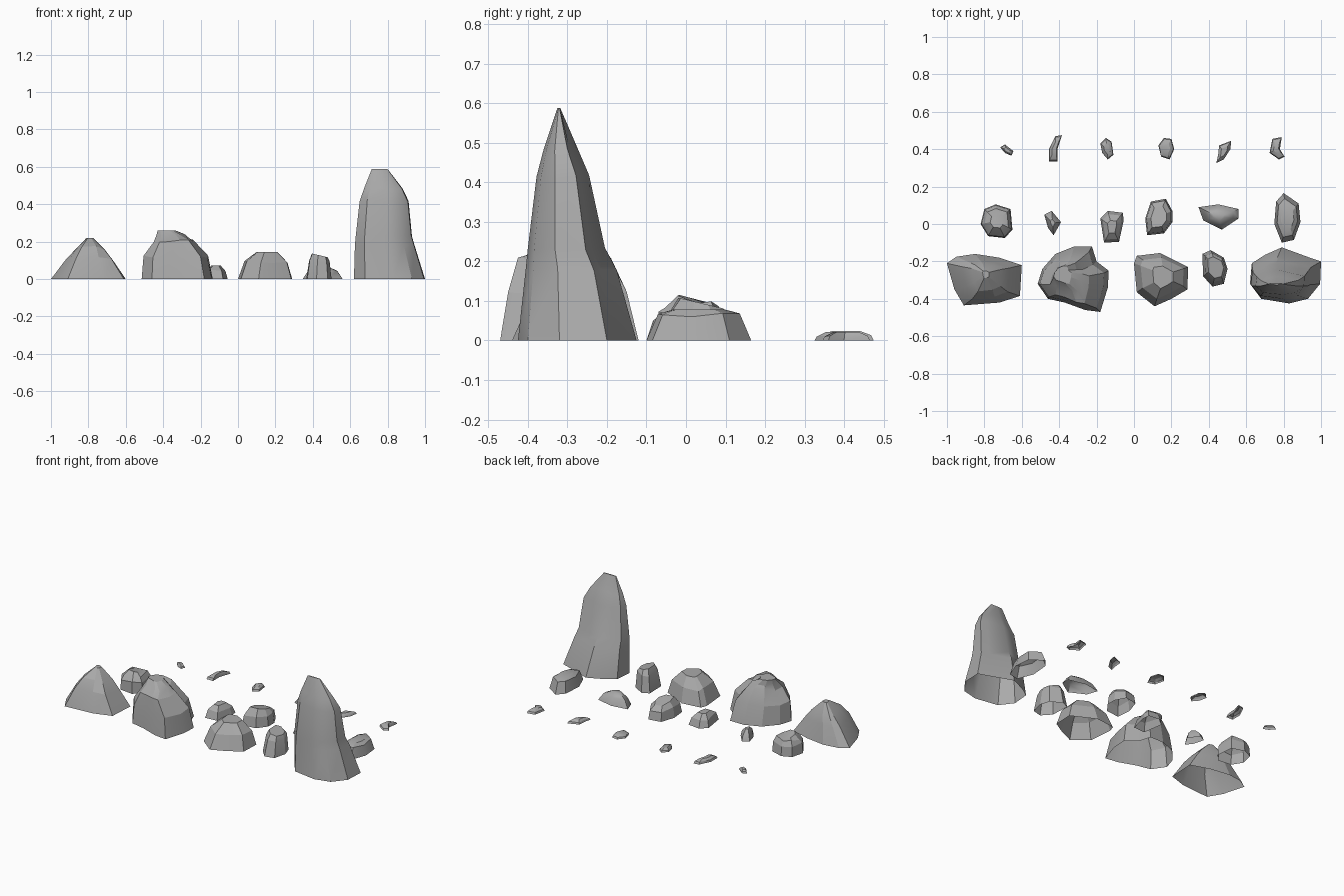
import bpy, bmesh, random

if "Cube" in bpy.data.objects:
    bpy.data.objects.remove(bpy.data.objects["Cube"])

random.seed(4)
stone = bpy.data.materials.new("dark_stone")
stone.diffuse_color = (0.4, 0.4, 0.4, 1)
stone.use_nodes = True
stone.node_tree.nodes["Principled BSDF"].inputs["Base Color"].default_value = stone.diffuse_color


def rock(name, outline, levels, jitter=0.08, tilt=(0, 0), smooth=0.3):
    """Open-bottomed faceted rock: the ground outline is refitted to a box
    (z, xmin, xmax, ymin, ymax) at every level and the top is capped."""
    xs, ys = [p[0] for p in outline], [p[1] for p in outline]
    x0, x1, y0, y1 = min(xs), max(xs), min(ys), max(ys)
    bm = bmesh.new()
    rings = [[bm.verts.new((x, y, 0)) for x, y in outline]]
    for i, (z, a, b, c, d) in enumerate(levels):
        top = i == len(levels) - 1
        ring = []
        for x, y in outline:
            u, v = (x - x0) / (x1 - x0), (y - y0) / (y1 - y0)
            # the top slopes by tilt, lower levels get slightly uneven corners
            k = 1 - tilt[0] * u - tilt[1] * v if top else 1 + random.uniform(-jitter, jitter)
            ring.append(bm.verts.new((a + (b - a) * u, c + (d - c) * v, z * k)))
        rings.append(ring)
    n = len(outline)
    for lo, hi in zip(rings, rings[1:]):
        for i in range(n):
            j = (i + 1) % n
            bm.faces.new((lo[j], lo[i], hi[i], hi[j]))
    bm.faces.new(rings[-1][::-1])
    # outlines run clockwise, so flip to face outwards if needed
    bm.normal_update()
    bm.faces.ensure_lookup_table()
    if bm.faces[-1].normal.z < 0:
        for f in bm.faces:
            f.normal_flip()
    bmesh.ops.recalc_face_normals(bm, faces=bm.faces)
    bm.faces.ensure_lookup_table()
    if bm.faces[-1].normal.z < 0:
        bmesh.ops.reverse_faces(bm, faces=bm.faces)
    me = bpy.data.meshes.new(name)
    bm.to_mesh(me)
    bm.free()
    me.materials.append(stone)
    ob = bpy.data.objects.new(name, me)
    bpy.context.collection.objects.link(ob)
    bpy.ops.object.select_all(action='DESELECT')
    ob.select_set(True)
    bpy.context.view_layer.objects.active = ob
    bpy.ops.object.shade_smooth_by_angle(angle=smooth)


def small_rock(name, height, outline, profile=((0.6, 0.87), (1.0, 0.5)), **opts):
    """Smaller stone: levels shrink evenly about the middle of the outline."""
    xs, ys = [p[0] for p in outline], [p[1] for p in outline]
    cx, cy = (min(xs) + max(xs)) / 2, (min(ys) + max(ys)) / 2
    w, d = (max(xs) - min(xs)) / 2, (max(ys) - min(ys)) / 2
    rock(name, outline, [(height * z, cx - w * s, cx + w * s, cy - d * s, cy + d * s)
                         for z, s in profile], 0.12, **opts)


# Front row: large boulders
rock("pointed_boulder",
     [(-1, -.21), (-.95, -.175), (-.85, -.16), (-.72, -.18), (-.6, -.22),
      (-.61, -.385), (-.72, -.42), (-.91, -.435), (-.96, -.35)],
     [(.11, -.92, -.67, -.40, -.19), (.165, -.87, -.71, -.36, -.21),
      (.22, -.81, -.775, -.29, -.25)])
rock("stepped_boulder",
     [(-.515, -.32), (-.49, -.24), (-.42, -.16), (-.32, -.12), (-.225, -.12),
      (-.2, -.2), (-.135, -.25), (-.14, -.34), (-.18, -.47), (-.26, -.46),
      (-.37, -.42), (-.46, -.40)],
     [(.12, -.505, -.16, -.45, -.15), (.2, -.45, -.24, -.425, -.19),
      (.235, -.435, -.28, -.36, -.21), (.26, -.43, -.335, -.32, -.225)], 0.06)
rock("domed_boulder",
     [(0, -.21), (.015, -.17), (.14, -.155), (.29, -.23), (.285, -.35),
      (.2, -.4), (.11, -.44), (.015, -.365)],
     [(.09, .035, .265, -.40, -.18), (.145, .1, .21, -.345, -.225)])
rock("upright_stone",
     [(.365, -.16), (.41, -.14), (.48, -.18), (.5, -.24), (.48, -.32),
      (.42, -.335), (.37, -.28)],
     [(.1, .38, .49, -.31, -.155), (.137, .395, .48, -.29, -.175)], tilt=(.15, 0))

# Tall standing stone with a thin ridge on top
rock("standing_stone",
     [(.62, -.32), (.63, -.21), (.7, -.165), (.79, -.125), (.94, -.18), (1, -.2),
      (.995, -.32), (.93, -.4), (.83, -.425), (.68, -.4)],
     [(.18, .625, .945, -.405, -.175), (.23, .63, .93, -.40, -.205),
      (.42, .65, .912, -.378, -.245), (.49, .675, .88, -.36, -.28),
      (.588, .715, .80, -.325, -.318)], 0.02, smooth=.6)

# Middle row: medium stones
small_rock("round_stone", .118,
           [(-.8, .08), (-.74, .105), (-.66, .08), (-.65, -.03), (-.69, -.075),
            (-.78, -.065), (-.82, 0)], ((.55, .94), (.75, .75), (1, .4)), tilt=(.05, .2))
small_rock("sliver_stone", .06,
           [(-.48, .05), (-.44, .07), (-.39, .01), (-.43, -.06), (-.46, -.02)],
           ((.55, .8), (1, .3)), smooth=.7)
small_rock("block_stone", .072,
           [(-.18, .03), (-.14, .07), (-.06, .06), (-.055, .02), (-.08, -.095),
            (-.16, -.1)], ((.65, .8), (1, .4)))
small_rock("cut_stone", .108,
           [(.09, .12), (.17, .135), (.205, .07), (.205, .01), (.16, -.05),
            (.07, -.06), (.06, .03)], ((.55, .9), (1, .58)), tilt=(0, .25))
small_rock("wide_stone", .065,
           [(.345, .09), (.45, .105), (.56, .08), (.56, .03), (.47, -.03), (.37, .02)],
           ((.65, .72), (1, .3)), smooth=.8)
small_rock("slab_stone", .078,
           [(.76, .12), (.8, .165), (.88, .11), (.89, .01), (.855, -.085),
            (.79, -.1), (.75, 0)], ((.8, .78), (1, .5)), smooth=.5)

# Back row: pebbles
pebbles = [
    (.018, [(-.715, .41), (-.69, .425), (-.645, .39), (-.655, .365), (-.69, .38)]),
    (.024, [(-.42, .47), (-.385, .475), (-.41, .4), (-.41, .335), (-.455, .335), (-.455, .4)]),
    (.02, [(-.18, .43), (-.15, .46), (-.12, .44), (-.11, .37), (-.14, .345), (-.17, .38)]),
    (.02, [(.13, .42), (.16, .46), (.2, .455), (.215, .4), (.19, .345), (.145, .36)]),
    (.022, [(.455, .42), (.52, .445), (.515, .4), (.48, .345), (.44, .325), (.45, .37)]),
    (.022, [(.74, .455), (.79, .465), (.78, .4), (.805, .36), (.775, .345), (.725, .38)]),
]
for i, (h, outline) in enumerate(pebbles):
    small_rock(f"pebble_{i + 1}", h, outline, ((.5, .9), (1, .5)), smooth=.5)
